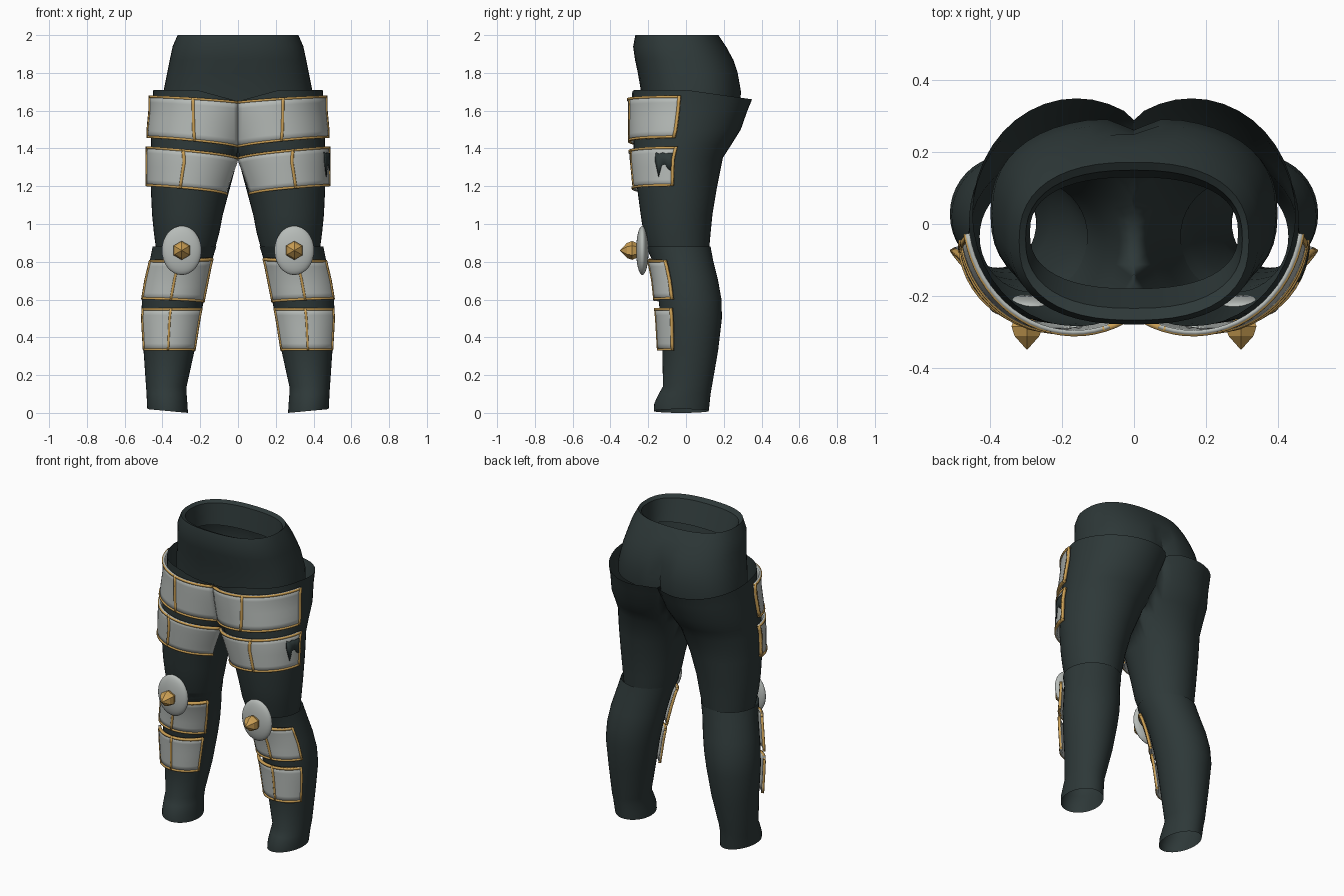
import bpy, bmesh, math
from math import sin, cos, pi, acos, exp

if "Cube" in bpy.data.objects:
    bpy.data.objects.remove(bpy.data.objects["Cube"])


def material(name, rgb):
    m = bpy.data.materials.new(name)
    m.diffuse_color = (*rgb, 1)
    m.use_nodes = True
    m.node_tree.nodes["Principled BSDF"].inputs["Base Color"].default_value = m.diffuse_color
    return m


CLOTH = material("dark cloth", (0.027, 0.04, 0.04))
STEEL = material("pale steel", (0.47, 0.50, 0.48))
GOLD = material("gold trim", (0.60, 0.35, 0.09))

# Leg sections: z, inner x, outer x, front y, back y
THIGH = [(0.84, .13, .43, -.19, .12), (0.95, .10, .445, -.225, .13),
         (1.05, .08, .455, -.24, .14), (1.20, .04, .462, -.26, .165),
         (1.35, -.02, .462, -.275, .195), (1.42, -.05, .46, -.278, .24),
         (1.50, -.08, .46, -.28, .29), (1.60, -.11, .45, -.283, .325),
         (1.71, -.13, .45, -.285, .35)]
SHIN = [(0, .265, .48, -.17, .12), (.05, .268, .482, -.168, .125),
        (.10, .272, .484, -.145, .13), (.14, .272, .487, -.122, .137),
        (.33, .23, .50, -.125, .17), (.50, .20, .513, -.135, .19),
        (.60, .18, .508, -.145, .188), (.70, .16, .492, -.155, .17),
        (.80, .14, .468, -.175, .145), (.88, .115, .452, -.212, .13)]


def finish(name, bm, mat, mirror=True, thickness=0, smooth=True):
    bmesh.ops.recalc_face_normals(bm, faces=bm.faces)
    me = bpy.data.meshes.new(name)
    bm.to_mesh(me)
    bm.free()
    me.materials.append(mat)
    ob = bpy.data.objects.new(name, me)
    bpy.context.collection.objects.link(ob)
    if smooth:
        bpy.ops.object.select_all(action='DESELECT')
        ob.select_set(True)
        bpy.context.view_layer.objects.active = ob
        bpy.ops.object.shade_smooth_by_angle(angle=math.radians(40))
    if thickness:
        mod = ob.modifiers.new("thickness", 'SOLIDIFY')
        mod.thickness, mod.offset = thickness, 0
    if mirror:
        ob.modifiers.new("mirror", 'MIRROR').merge_threshold = 0.0005
    return ob


def grid(bm, rows, closed):
    """Bridge rows of points with quads."""
    vs = [[bm.verts.new(p) for p in r] for r in rows]
    n = len(rows[0])
    for a, b in zip(vs, vs[1:]):
        for i in range(n if closed else n - 1):
            j = (i + 1) % n
            bm.faces.new((a[i], a[j], b[j], b[i]))


def section(rings, z):
    """Centre and radii of a leg at height z."""
    z = min(max(z, rings[0][0]), rings[-1][0])
    for a, b in zip(rings, rings[1:]):
        if z <= b[0]:
            f = (z - a[0]) / (b[0] - a[0])
            x0, x1, y0, y1 = (p + (q - p) * f for p, q in zip(a[1:], b[1:]))
            return (x0 + x1) / 2, (y0 + y1) / 2, (x1 - x0) / 2, (y1 - y0) / 2


def leg(name, rings, n=40):
    rows = []
    for k, r in enumerate(rings):
        cx, cy, rx, ry = section(rings, r[0])
        row = []
        for i in range(n):
            t = 2 * pi * i / n
            x, y, z = max(cx + rx * cos(t), 0), cy + ry * sin(t), r[0]
            if z == 0:                       # slanted ankle hem
                z += .02 * (x - .265) / .215
            if z > 1.7:                      # thigh rim dips at back and middle
                z -= max(.05 * max(0, y / .35), .06 * max(0, 1 - x / .22))
            row.append((x, y, z))
        rows.append(row)
    bm = bmesh.new()
    grid(bm, rows, True)
    # open the middle where the two legs join
    inner = [f for f in bm.faces if all(v.co.x < 1e-5 for v in f.verts)]
    bmesh.ops.delete(bm, geom=inner, context='FACES')
    finish(name, bm, CLOTH)


leg("thighs", THIGH)
leg("shins", SHIN)

# Waist with a folded-in rim: z, half width, front y, back y
WAIST = [(1.62, .40, -.23, .29), (1.70, .395, -.238, .297), (1.80, .375, -.255, .28),
         (1.87, .361, -.27, .25), (1.94, .346, -.28, .212), (2.0, .32, -.268, .172),
         (1.985, .302, -.235, .15), (1.85, .29, -.18, .13)]
rows = []
for z, rx, y0, y1 in WAIST:
    row = []
    for i in range(48):
        c, s = cos(2 * pi * i / 48), sin(2 * pi * i / 48)
        x = rx * math.copysign(abs(c) ** .82, c)
        y = (y0 + y1) / 2 + (y1 - y0) / 2 * math.copysign(abs(s) ** .82, s)
        if s > 0 and z < 1.86 and rx > .3:   # rear cleft
            y -= .035 * exp(-(x / .05) ** 2)
        row.append((x, y, z))
    rows.append(row)
bm = bmesh.new()
grid(bm, rows, True)
finish("waist", bm, CLOTH, mirror=False)


def patch(bm, rings, lo, hi, t0, t1, u0, u1, d, nu, nv):
    """Curved sheet lying d outside a leg; lo and hi are heights along u."""
    rows = []
    for j in range(nv + 1):
        row = []
        for i in range(nu + 1):
            u = u0 + (u1 - u0) * i / nu
            z = lo(u) + (hi(u) - lo(u)) * j / nv
            cx, cy, rx, ry = section(rings, z)
            rx, ry = rx + d, ry + d
            end = min(t1, acos(max(-1, -cx / rx)))
            t = -(t0 + (end - t0) * u)
            row.append((max(0, cx + rx * cos(t)), cy + ry * sin(t), z))
        rows.append(row)
    grid(bm, rows, False)


def band(name, rings, z0, z1, drop0, drop1, t0, t1, split, inner_trim):
    """Steel band with gold edging and a gold dividing strip."""
    lo = lambda u: z0 - drop0 * u * u
    hi = lambda u: z1 - drop1 * u * u
    bm = bmesh.new()
    patch(bm, rings, lo, hi, t0, t1, 0, 1, .018, 20, 6)
    finish(name + "_plate", bm, STEEL, thickness=.012)
    w, d = .012, .021
    bm = bmesh.new()
    patch(bm, rings, lo, lambda u: lo(u) + w, t0, t1, 0, 1, d, 20, 1)
    patch(bm, rings, lambda u: hi(u) - w, hi, t0, t1, 0, 1, d, 20, 1)
    half = .012 if not inner_trim else .016
    spans = [(0, 2 * half), (split - half, split + half)]
    if inner_trim:
        spans.append((1 - 2 * half, 1))
    for a, b in spans:
        patch(bm, rings, lo, hi, t0, t1, a, b, d, 1, 6)
    finish(name + "_trim", bm, GOLD, thickness=.016)


band("upper_thigh", THIGH, 1.455, 1.68, .05, .03, .17, 2.6, .59, False)
band("lower_thigh", THIGH, 1.20, 1.41, .045, .055, .08, 2.6, .5, False)
band("upper_shin", SHIN, .60, .81, .015, -.01, .50, 2.65, .47, True)
band("lower_shin", SHIN, .33, .555, 0, 0, .56, 2.6, .48, True)

# Ragged dark tear on one thigh plate
TEAR = [1.28, 1.29, 1.315, 1.31, 1.25, 1.33]
bm = bmesh.new()
patch(bm, THIGH, lambda u: TEAR[round(u * 5)], lambda u: 1.375 + .008 * sin(u * 15),
      .13, .49, 0, 1, .0265, 5, 2)
finish("plate_tear", bm, CLOTH, mirror=False, thickness=.004)

# Knee discs
bm = bmesh.new()
bmesh.ops.create_uvsphere(bm, u_segments=32, v_segments=16, radius=1)
for v in bm.verts:
    v.co = (.298 + v.co.x * .105, -.231 + v.co.y * .033, .86 + v.co.z * .13)
finish("knee_discs", bm, STEEL)

# Six-sided knee spikes
rows = []
for y, r in [(-.25, .034), (-.285, .05), (-.312, .04), (-.35, .001)]:
    rows.append([(.298 + r * cos(pi / 2 + i * pi / 3), y,
                  .86 + r * sin(pi / 2 + i * pi / 3)) for i in range(6)])
bm = bmesh.new()
grid(bm, rows, True)
finish("knee_spikes", bm, GOLD, smooth=False)
